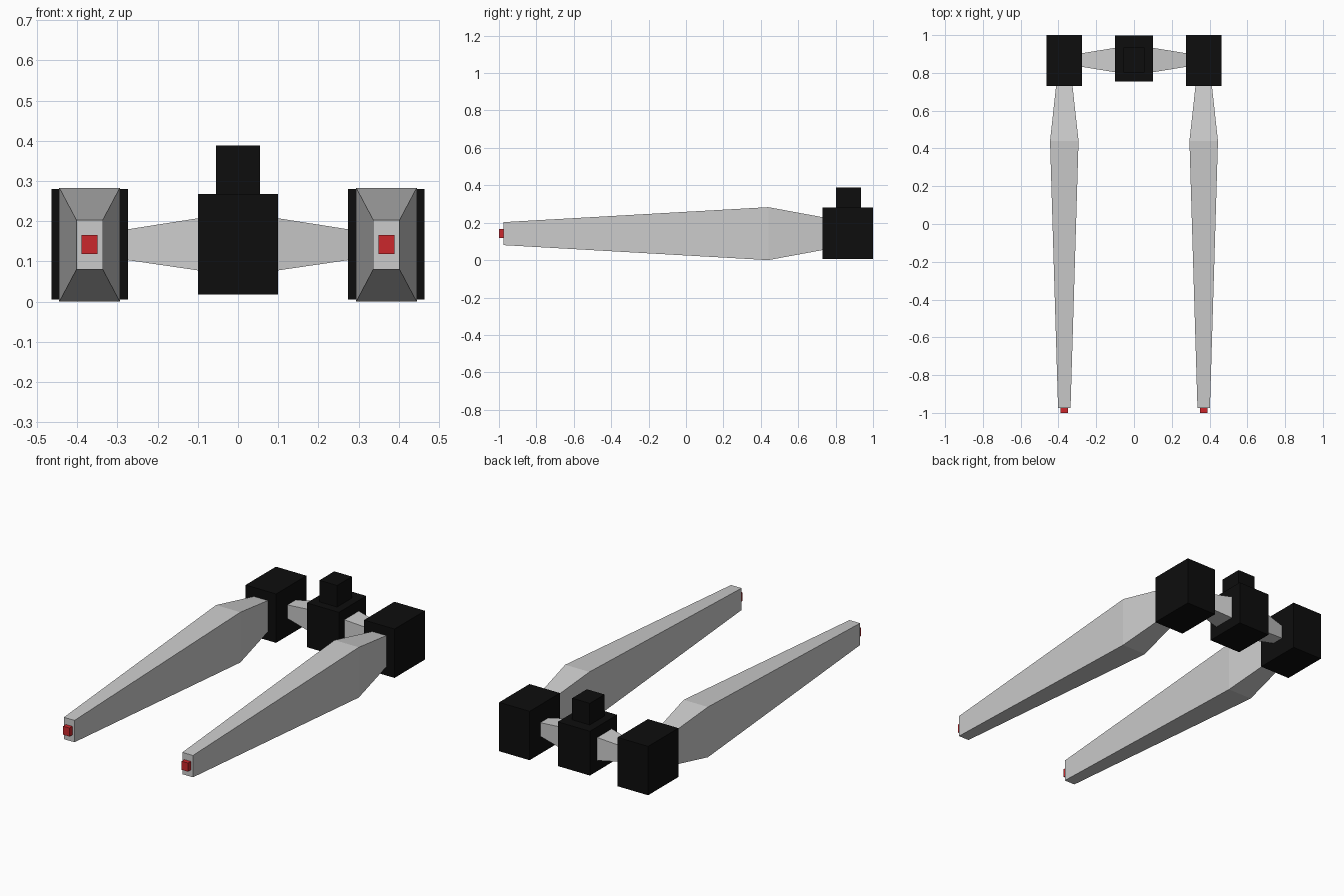
import bpy, bmesh

if "Cube" in bpy.data.objects:
    bpy.data.objects.remove(bpy.data.objects["Cube"])


def material(name, rgb):
    m = bpy.data.materials.new(name)
    m.diffuse_color = (*rgb, 1)
    m.use_nodes = True
    m.node_tree.nodes["Principled BSDF"].inputs["Base Color"].default_value = m.diffuse_color
    return m


black = material("black", (0.004, 0.004, 0.004))
red = material("red", (0.6, 0.02, 0.025))


def loft(name, sections, mat=None):
    """Join rectangular sections, each a (centre, half u, half v) triple, and cap the ends."""
    bm = bmesh.new()
    rings = []
    for (x, y, z), (ux, uy), hz in sections:
        rings.append([bm.verts.new((x + s * ux, y + s * uy, z + t * hz))
                      for s, t in ((-1, -1), (1, -1), (1, 1), (-1, 1))])
    for a, b in zip(rings, rings[1:]):
        for i in range(4):
            j = (i + 1) % 4
            bm.faces.new((a[i], a[j], b[j], b[i]))
    bm.faces.new(rings[0])
    bm.faces.new(rings[-1])
    bmesh.ops.recalc_face_normals(bm, faces=bm.faces)
    mesh = bpy.data.meshes.new(name)
    bm.to_mesh(mesh)
    bm.free()
    ob = bpy.data.objects.new(name, mesh)
    bpy.context.collection.objects.link(ob)
    if mat:
        mesh.materials.append(mat)
    return ob


def box(name, x, y, z, mat):
    """Box from (min, max) ranges."""
    cx, hx = sum(x) / 2, (x[1] - x[0]) / 2
    cz, hz = sum(z) / 2, (z[1] - z[0]) / 2
    return loft(name, [((cx, yy, cz), (hx, 0), hz) for yy in y], mat)


# Central block with the small block on top
box("centre_block", (-0.1, 0.1), (0.755, 0.998), (0.018, 0.267), black)
box("top_block", (-0.055, 0.055), (0.803, 0.935), (0.267, 0.388), black)

# Mirrored parts on both sides
CX, CZ = 0.369, 0.1415
for side, s in (("left", -1), ("right", 1)):
    # Rear engine block
    box(side + "_rear_block", (s * CX - 0.095, s * CX + 0.095),
        (0.73, 1.0), (0.005, 0.28), black)
    # Long tapering prong
    loft(side + "_prong", [((s * CX, y, CZ), (hx, 0), hz) for y, hx, hz in
                           ((-0.975, 0.033, 0.0615), (0.44, 0.0755, 0.1415),
                            (0.735, 0.043, 0.087))])
    # Red tip
    box(side + "_tip", (s * CX - 0.02, s * CX + 0.02),
        (-1.0, -0.974), (0.118, 0.166), red)
    # Tapered connector between the blocks
    loft(side + "_connector", [((s * 0.098, 0.868, 0.1425), (0, 0.065), 0.065),
                               ((s * 0.276, 0.868, 0.1415), (0, 0.036), 0.038)])
